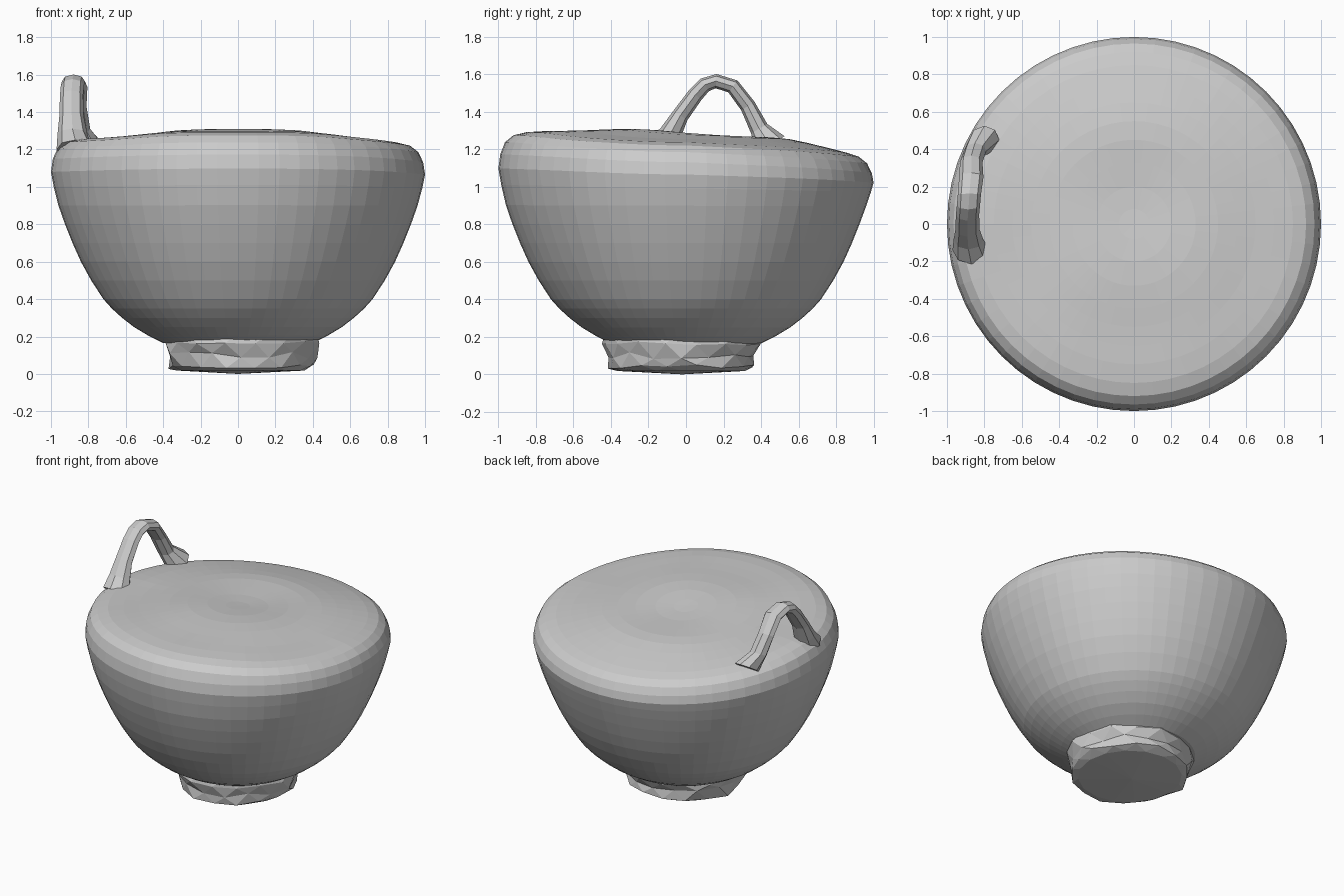
import bpy, bmesh, math, random
from mathutils import Vector

if "Cube" in bpy.data.objects:
    bpy.data.objects.remove(bpy.data.objects["Cube"])

random.seed(4)


def make_object(name, rings, cap_start=None, cap_end=None, triangulate=False):
    """Skin a stack of closed rings; caps are optional centre points."""
    bm = bmesh.new()
    loops = [[bm.verts.new(p) for p in ring] for ring in rings]
    n = len(loops[0])
    for a, b in zip(loops, loops[1:]):
        for i in range(n):
            j = (i + 1) % n
            bm.faces.new((a[i], a[j], b[j], b[i]))
    for loop, cap in ((loops[0], cap_start), (loops[-1], cap_end)):
        if cap is None:
            bm.faces.new(loop)
        else:
            c = bm.verts.new(cap)
            for i in range(n):
                bm.faces.new((loop[i], loop[(i + 1) % n], c))
    if triangulate:
        bmesh.ops.triangulate(bm, faces=bm.faces[:])
    bmesh.ops.recalc_face_normals(bm, faces=bm.faces[:])
    mesh = bpy.data.meshes.new(name)
    bm.to_mesh(mesh)
    bm.free()
    obj = bpy.data.objects.new(name, mesh)
    bpy.context.collection.objects.link(obj)
    return obj


def ramp(v, lo, hi):
    t = min(1, max(0, (v - lo) / (hi - lo)))
    return t * t * (3 - 2 * t)


def uneven(x, y, z):
    """Hand-made unevenness of the rim and filled top."""
    r = math.hypot(x, y)
    up = ramp(z, 0.85, 1.2)
    s, c = (y / r, x / r) if r > 1e-6 else (0, 0)
    edge = ramp(r, 0.45, 0.95)
    z -= 0.08 * up * edge * max(0, s) ** 1.2          # low back edge
    z += 0.025 * up * edge * max(0, -s) ** 2          # raised front edge
    z -= 0.02 * up * edge * max(0, c) ** 6            # small dip on the right
    if r < 0.97:                                      # swelling and shallow dish
        z += 0.05 * up * math.exp(-(x / 0.5) ** 4 - ((y + 0.28) / 0.5) ** 2)
        z -= 0.02 * up * math.exp(-(x * x + (y - 0.1) ** 2) / 0.06)
    return (x, y, z)


# Bowl with closed top
profile = [(0.40, 0.165), (0.48, 0.205), (0.555, 0.25), (0.62, 0.30), (0.675, 0.35),
           (0.72, 0.40), (0.785, 0.50), (0.84, 0.60), (0.885, 0.70), (0.925, 0.80),
           (0.96, 0.90), (0.985, 1.0), (1.0, 1.08), (0.99, 1.15), (0.965, 1.205),
           (0.92, 1.24), (0.85, 1.255), (0.75, 1.26), (0.65, 1.26), (0.55, 1.26),
           (0.45, 1.26), (0.33, 1.26), (0.2, 1.26), (0.08, 1.26)]
N = 56
rings = [[uneven(r * math.cos(2 * math.pi * i / N), r * math.sin(2 * math.pi * i / N), z)
          for i in range(N)] for r, z in profile]
make_object("bowl", rings, (0, 0, 0.16), uneven(0, 0, 1.26))

# Rough faceted foot
M = 16
foot_rings = []
for k, (r, z, wob) in enumerate([(0.34, 0.018, 0.0), (0.385, 0.04, 0.015),
                                 (0.395, 0.10, 0.018), (0.42, 0.165, 0.012),
                                 (0.40, 0.23, 0.0)]):
    ring = []
    for i in range(M):
        a = 2 * math.pi * (i + 0.5 * (k % 2)) / M
        rr = r + random.uniform(-wob, wob)
        ring.append((0.015 + rr * math.cos(a), -0.025 + rr * math.sin(a),
                     z + random.uniform(-wob, wob)))
    foot_rings.append(ring)
make_object("foot", foot_rings, (0, -0.02, 0), (0, 0, 0.23), triangulate=True)

# Arched loop handle: x, y, z, half width in x, half thickness
path = [(-0.87, -0.14, 1.20, 0.10, 0.09), (-0.885, -0.085, 1.28, 0.08, 0.06),
        (-0.89, -0.03, 1.38, 0.065, 0.045), (-0.89, 0.05, 1.49, 0.062, 0.042),
        (-0.885, 0.10, 1.543, 0.062, 0.04), (-0.88, 0.16, 1.563, 0.062, 0.038),
        (-0.87, 0.25, 1.535, 0.065, 0.04), (-0.87, 0.33, 1.43, 0.06, 0.042),
        (-0.85, 0.39, 1.31, 0.06, 0.05), (-0.80, 0.45, 1.22, 0.08, 0.09)]
points = [Vector(p[:3]) for p in path]
side = Vector((1, 0, 0))
handle_rings = []
for k, p in enumerate(points):
    t = points[min(k + 1, len(points) - 1)] - points[max(k - 1, 0)]
    normal = t.cross(side).normalized()
    handle_rings.append([p + side * (path[k][3] * math.cos(math.tau * i / 8))
                         + normal * (path[k][4] * math.sin(math.tau * i / 8))
                         for i in range(8)])
make_object("handle", handle_rings)
